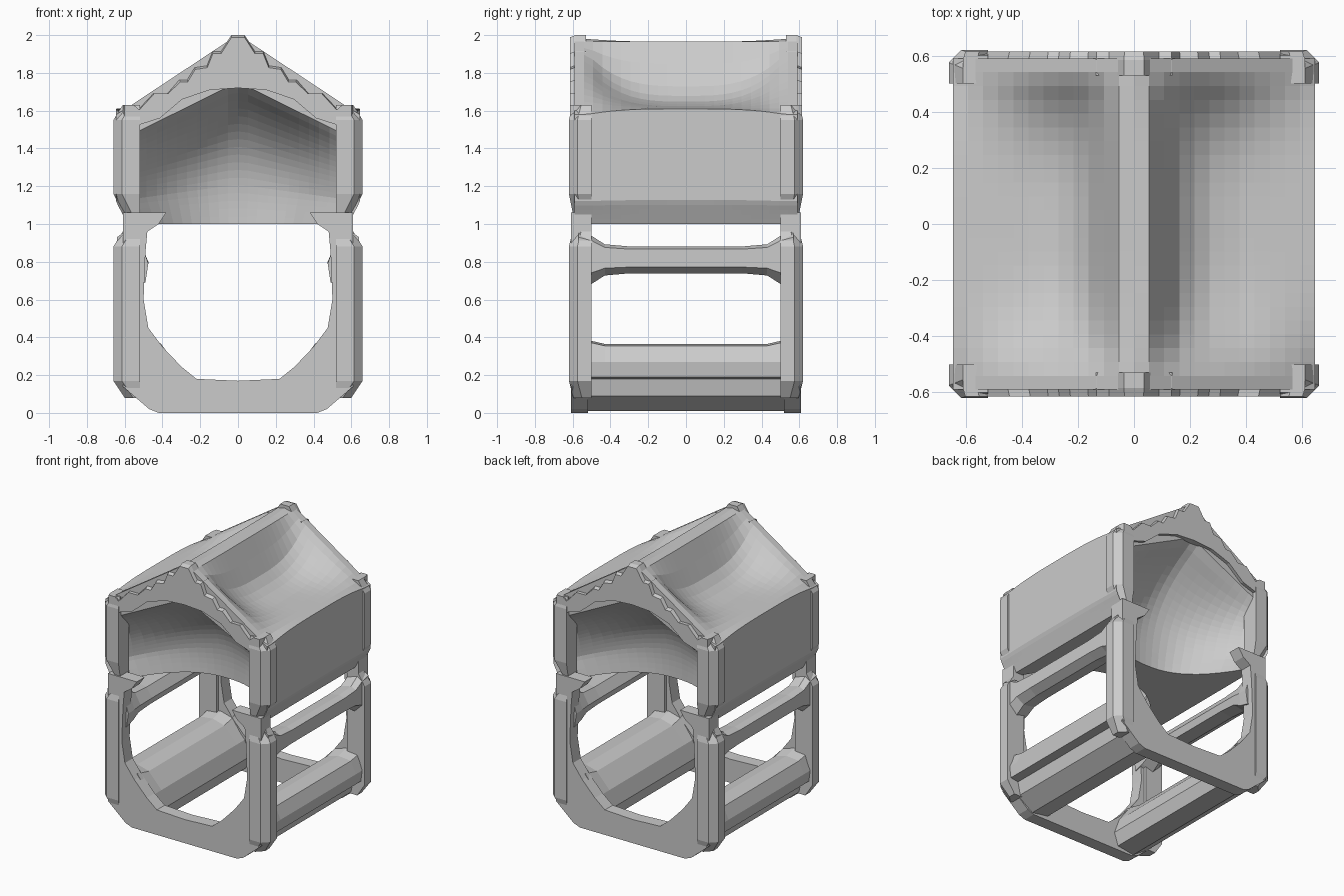
import bpy, bmesh
from math import copysign

if "Cube" in bpy.data.objects:
    bpy.data.objects.remove(bpy.data.objects["Cube"])


def add_object(name, bm, mirror=(False, False)):
    bmesh.ops.recalc_face_normals(bm, faces=bm.faces)
    me = bpy.data.meshes.new(name)
    bm.to_mesh(me)
    bm.free()
    ob = bpy.data.objects.new(name, me)
    bpy.context.collection.objects.link(ob)
    if any(mirror):
        mod = ob.modifiers.new("mirror", 'MIRROR')
        mod.use_axis = (mirror[0], mirror[1], False)
        mod.use_mirror_merge = False
    return ob


def loft(name, rings, mirror):
    """Closed skin over a list of equal-length rings of 3D points."""
    bm = bmesh.new()
    rows = [[bm.verts.new(p) for p in ring] for ring in rings]
    n = len(rows[0])
    for a, b in zip(rows, rows[1:]):
        for i in range(n):
            j = (i + 1) % n
            bm.faces.new((a[i], a[j], b[j], b[i]))
    bm.faces.new(rows[0])
    bm.faces.new(rows[-1])
    return add_object(name, bm, mirror)


def interp(pts, t):
    for (a, p), (b, q) in zip(pts, pts[1:]):
        if t <= b:
            return p + (q - p) * (t - a) / (b - a)
    return pts[-1][1]


# Upper body: a gridded box pinched front and back, with a sagging roof
GABLE = [(0, 1.98), (0.05, 1.97), (0.64, 1.58)]
VALLEY = [(0, 1.965), (0.055, 1.965), (0.11, 1.84), (0.16, 1.73), (0.24, 1.655), (0.36, 1.625), (0.64, 1.61)]
bm = bmesh.new()
bmesh.ops.create_cube(bm, size=2)
bmesh.ops.subdivide_edges(bm, edges=bm.edges[:], cuts=23, use_grid_fill=True)
for vert in bm.verts:
    u, v, w = vert.co.x, vert.co.y, (vert.co.z + 1) / 2
    x = u * (0.645 - 0.06 * max(0, 1 - w / 0.2))
    s = min(1, abs(v) / 0.88) ** 3.2
    top = interp(GABLE, abs(x)) * s + min(interp(VALLEY, abs(x)), interp(GABLE, abs(x))+.04) * (1 - s)
    pinch = 0.8 * (1 - abs(u) ** 2.4) * max(0, 1 - (w / 0.74) ** 3)
    vert.co = (x, 0.59 * v * (1 - pinch), 1.0 + w * (top - 1.0))
add_object("upper_body", bm)

# Corner posts with a pinched waist
rings = []
for z, inset in [(0.08, 0.06), (0.17, 0), (0.88, 0), (0.96, 0.05), (1.06, 0.05),
                 (1.16, 0), (1.55, 0), (1.63, 0.05)]:
    k = inset * 0.4
    rings.append([(0.52, 0.5, z), (0.66 - inset, 0.5, z), (0.66 - inset, 0.575 - k, z),
                  (0.615 - inset, 0.62 - k, z), (0.52, 0.62 - k, z)])
loft("corner_post", rings, (True, True))

# Jagged gable trims, half profile from peak to eave
teeth = [(0, 2.0), (0.035, 2.0), (0.09, 1.915), (0.135, 1.915), (0.165, 1.84), (0.23, 1.83),
         (0.27, 1.765), (0.31, 1.765), (0.375, 1.69), (0.45, 1.69), (0.53, 1.605),
         (0.56, 1.63), (0.61, 1.63)]
under = [(0.61, 1.5), (0.42, 1.56), (0.3, 1.66), (0.15, 1.71), (0, 1.72)]
profile = teeth + under
loft("gable_trim", [[(x, y, z) for x, z in profile] for y in (0.53, 0.585)] +
     [[(x * 0.985, 0.615, z - 0.012 * (z > 1.73)) for x, z in profile]], (True, True))

# Roof teeth behind the gable
bm = bmesh.new()
for x, z in [(0.09, 1.9), (0.19, 1.83), (0.29, 1.765), (0.4, 1.69), (0.53, 1.61)]:
    pts = [(x - 0.05, 0.58, z + 0.02), (x + 0.04, 0.58, z), (x - 0.04, 0.5, z - 0.02), (x - 0.03, 0.57, z - 0.09)]
    vs = [bm.verts.new(p) for p in pts]
    for i in range(4):
        bm.faces.new([q for k, q in enumerate(vs) if k != i])
add_object("roof_tooth", bm, (True, True))

# Lower front and back frames: half of a rounded U
half_u = [(0, 0), (0.42, 0), (0.47, 0.02), (0.61, 0.14), (0.61, 1.06), (0.38, 1.06), (0.42, 1.0),
          (0.48, 0.96), (0.49, 0.85), (0.5, 0.6), (0.475, 0.45), (0.4, 0.35), (0.3, 0.245),
          (0.22, 0.18), (0, 0.17)]
loft("lower_frame", [[(x, y, z) for x, z in half_u] for y in (0.52, 0.61)], (True, True))

# Side sills, broad and curved on the inside
sill = [(0.43, 0.01), (0.55, 0.09), (0.57, 0.18), (0.63, 0.19), (0.64, 0.27), (0.6, 0.355),
        (0.5, 0.365), (0.41, 0.34), (0.31, 0.23), (0.27, 0.12), (0.3, 0.03)]
loft("side_sill", [[(x, y, z + 0.03 * (abs(y) > 0.5) * (z > 0.3)) for x, z in sill]
                   for y in (-0.56, -0.43, 0.43, 0.56)], (True, False))

# Side rails, flared where they meet the posts
rail = [(0.64, 0.77), (0.64, 0.87), (0.6, 0.885), (0.52, 0.87), (0.475, 0.8), (0.49, 0.75), (0.58, 0.735)]
loft("side_rail", [[(x, y, 0.81 + (z - 0.81) * f) for x, z in rail]
                   for y, f in ((-0.57, 2.0), (-0.5, 1.7), (-0.43, 1.1), (-0.3, 0.95),
                                (0.3, 0.95), (0.43, 1.1), (0.5, 1.7), (0.57, 2.0))], (True, False))
